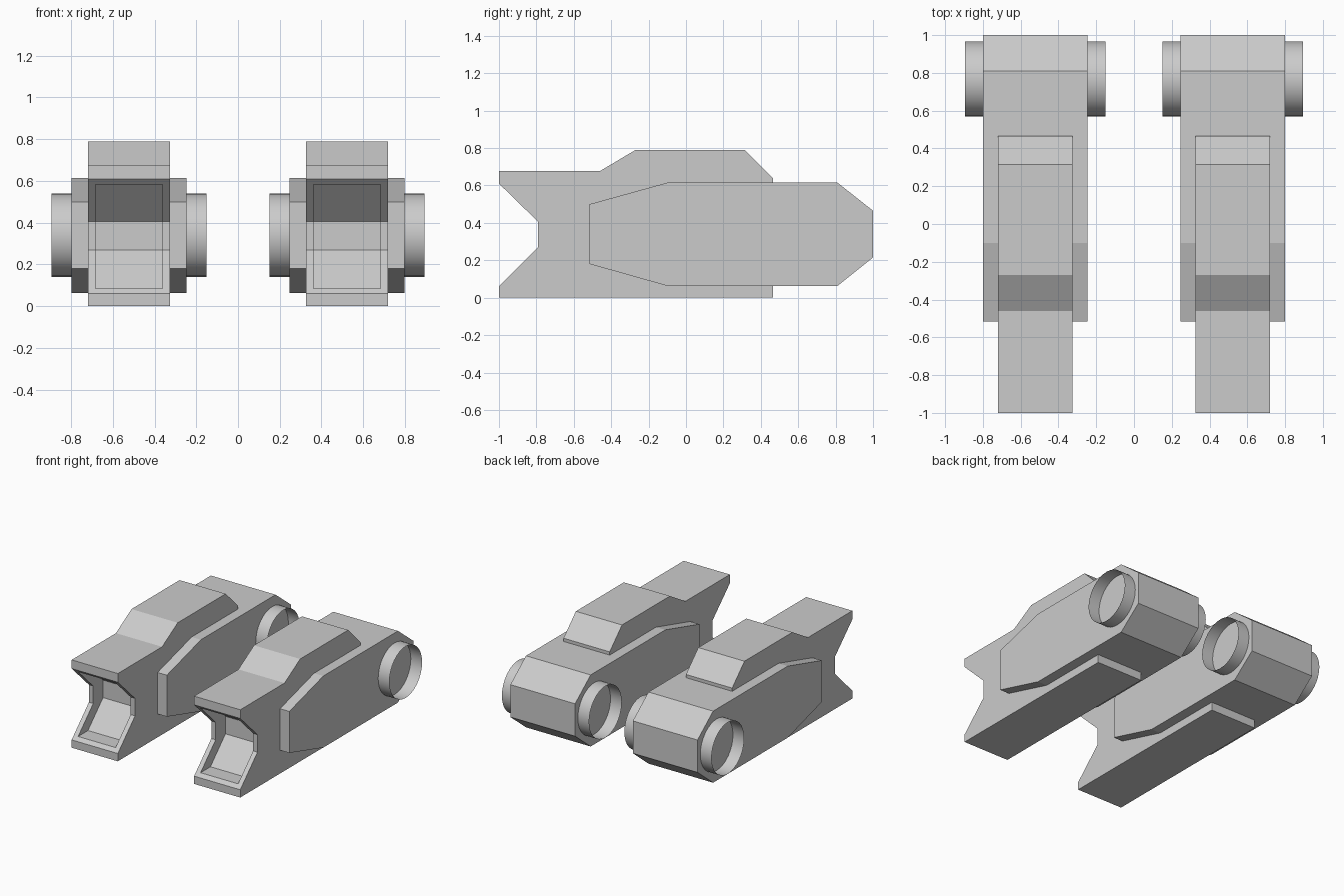
import bpy, bmesh, math
from mathutils import Matrix, Vector

if "Cube" in bpy.data.objects:
    bpy.data.objects.remove(bpy.data.objects["Cube"])

CENTRE_X = 0.5225   # x offset of each of the two pods


def finish(name, bm):
    mesh = bpy.data.meshes.new(name)
    bm.to_mesh(mesh)
    bm.free()
    obj = bpy.data.objects.new(name, mesh)
    bpy.context.collection.objects.link(obj)
    return obj


def prism(profile, cx, half):
    """Extrude a (y, z) profile along x; returns the bmesh and its rim faces."""
    bm = bmesh.new()
    a = [bm.verts.new((cx - half, y, z)) for y, z in profile]
    b = [bm.verts.new((cx + half, y, z)) for y, z in profile]
    n = len(profile)
    rim = [bm.faces.new((a[i], a[(i + 1) % n], b[(i + 1) % n], b[i])) for i in range(n)]
    bm.faces.new(a)
    bm.faces.new(b)
    bmesh.ops.recalc_face_normals(bm, faces=bm.faces[:])
    return bm, rim


BODY = [(-1, 0), (0.465, 0), (0.465, 0.64), (0.315, 0.79), (-0.27, 0.79), (-0.46, 0.677),
        (-1, 0.677), (-1, 0.61), (-0.79, 0.405), (-0.79, 0.27), (-1, 0.06)]
SHELL = [(-0.515, 0.18), (-0.515, 0.5), (-0.1, 0.615), (0.81, 0.615),
         (1, 0.465), (1, 0.215), (0.81, 0.063), (-0.1, 0.063)]

for side, label in ((-1, "left"), (1, "right")):
    cx = side * CENTRE_X

    # Central body with a recess sunk into its notched front
    bm, rim = prism(BODY, cx, 0.197)
    notch = rim[7:10]
    bmesh.ops.inset_region(bm, faces=notch, thickness=0.037, use_even_offset=True)
    bmesh.ops.inset_region(bm, faces=notch, thickness=0.0)
    inner = list({v for f in notch for v in f.verts})
    bmesh.ops.translate(bm, verts=inner, vec=Vector((0, 0.12, 0)))
    finish("body_" + label, bm)

    # Wider outer shell wrapping the rear
    bm, rim = prism(SHELL, cx, 0.276)
    finish("shell_" + label, bm)

    # Thin open rings on both sides of the shell
    for s, where in ((-1, "a"), (1, "b")):
        bm = bmesh.new()
        place = (Matrix.Translation((cx + s * 0.323, 0.767, 0.34))
                 @ Matrix.Rotation(math.pi / 2, 4, 'Y'))
        bmesh.ops.create_cone(bm, cap_ends=False, segments=32, radius1=0.199,
                              radius2=0.199, depth=0.098, matrix=place)
        for f in bm.faces:
            f.smooth = True
        finish("ring_" + label + "_" + where, bm)
